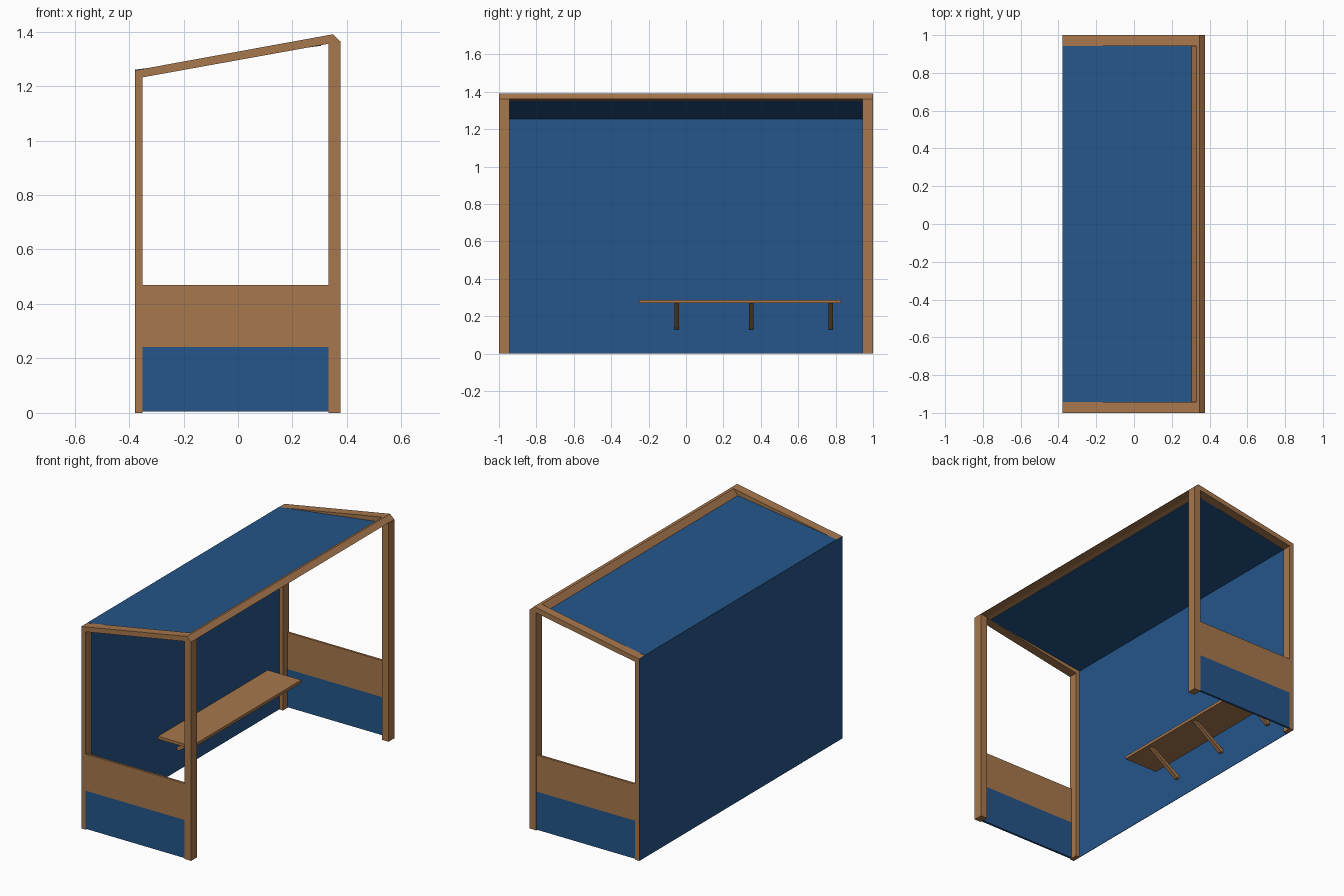
import bpy, bmesh
from mathutils import Vector

if "Cube" in bpy.data.objects:
    bpy.data.objects.remove(bpy.data.objects["Cube"])


def material(name, rgb):
    m = bpy.data.materials.new(name)
    m.diffuse_color = (*rgb, 1)
    m.use_nodes = True
    m.node_tree.nodes["Principled BSDF"].inputs["Base Color"].default_value = m.diffuse_color
    return m


WOOD = material("warm wood", (0.39, 0.185, 0.073))
BLUE = material("deep blue", (0.018, 0.093, 0.255))


def extrude_y(name, profile, y0, y1, mat):
    """Extrude an x-z profile from y0 to y1."""
    bm = bmesh.new()
    face = bm.faces.new([bm.verts.new((x, y0, z)) for x, z in profile])
    out = bmesh.ops.extrude_face_region(bm, geom=[face])
    verts = [v for v in out["geom"] if isinstance(v, bmesh.types.BMVert)]
    bmesh.ops.translate(bm, verts=verts, vec=(0, y1 - y0, 0))
    bmesh.ops.recalc_face_normals(bm, faces=bm.faces)
    me = bpy.data.meshes.new(name)
    bm.to_mesh(me)
    bm.free()
    me.materials.append(mat)
    ob = bpy.data.objects.new(name, me)
    bpy.context.collection.objects.link(ob)
    return ob


def box(name, x0, x1, y0, y1, z0, z1, mat):
    return extrude_y(name, [(x0, z0), (x1, z0), (x1, z1), (x0, z1)], y0, y1, mat)


# End frames: back post, sloping rafter and front post in one outline
arch = [(-.376, 0), (-.376, 1.258), (.348, 1.39), (.377, 1.363), (.377, 0),
        (.332, 0), (.332, 1.355), (-.35, 1.232), (-.35, 0)]
for side, label in ((-1, "near"), (1, "far")):
    extrude_y(label + "_end_frame", arch, side, side * .943, WOOD)
    # Low end panel: blue skirt with a wooden band above
    y0, y1 = side * .999, side * .985
    box(label + "_end_skirt", -.35, .332, y0, y1, .005, .242, BLUE)
    box(label + "_end_band", -.35, .332, y0, y1, .242, .47, WOOD)

# Front beam with bevelled edges joining the end frames
extrude_y("front_beam", [(.302, 1.349), (.332, 1.357), (.377, 1.363),
                         (.348, 1.39), (.332, 1.387)], -.943, .943, WOOD)

# Back wall and recessed roof sheet
box("back_wall", -.379, -.376, -1, 1, 0, 1.258, BLUE)
extrude_y("roof_sheet", [(-.378, 1.255), (.305, 1.348), (.305, 1.351), (-.378, 1.26)],
          -.943, .943, BLUE)

# Bench seat on slanted wall brackets
box("bench_seat", -.376, -.145, -.25, .83, .27, .288, WOOD)
for i, y in enumerate((-.05, .35, .775)):
    extrude_y(f"bench_bracket_{i + 1}",
              [(-.376, .13), (-.362, .13), (-.165, .27), (-.19, .27), (-.376, .15)],
              y - .012, y + .012, WOOD)
